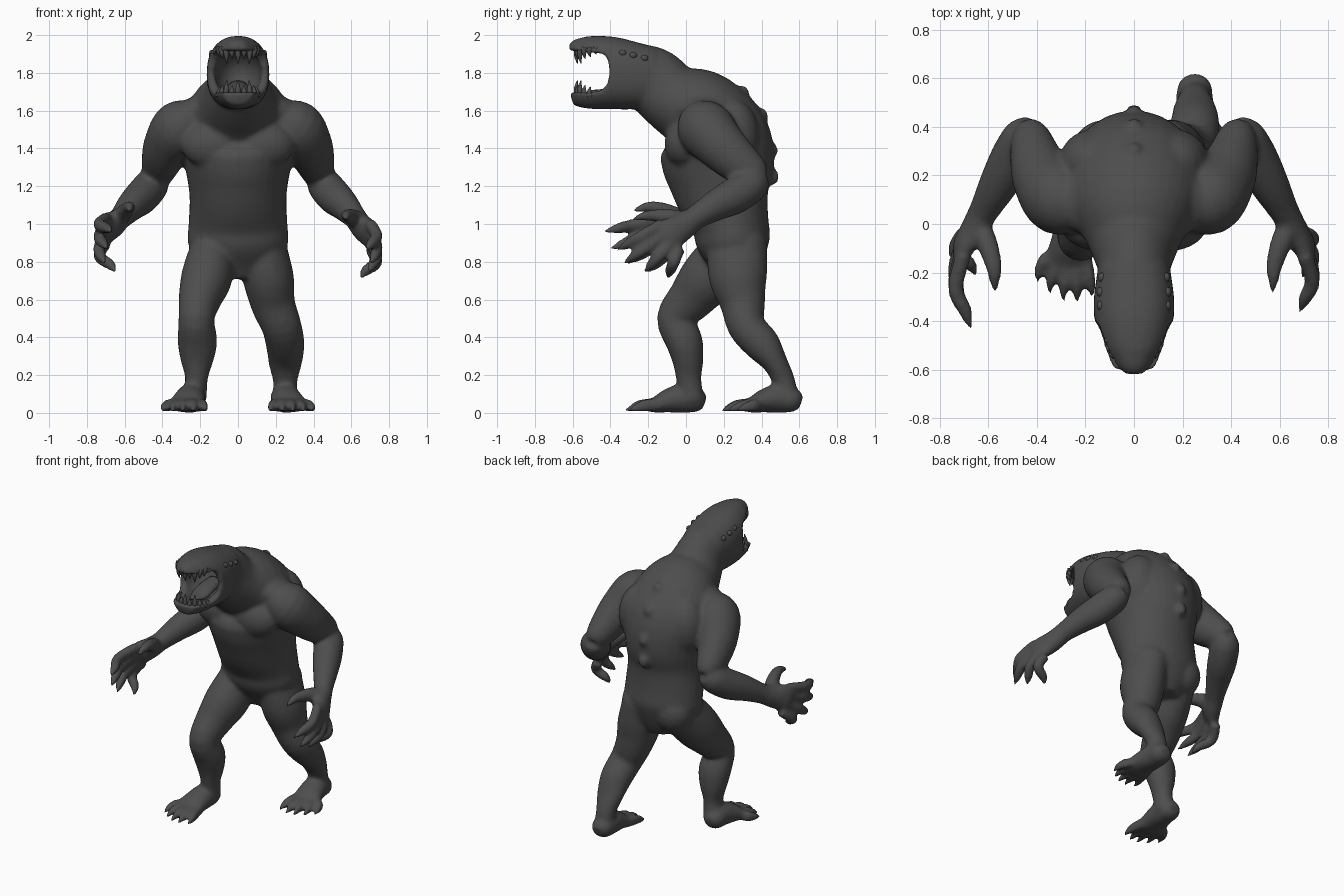
import bpy, bmesh, math
from mathutils import Vector, Matrix

if "Cube" in bpy.data.objects:
    bpy.data.objects.remove(bpy.data.objects["Cube"])

hide = bpy.data.materials.new("dark grey hide")
hide.diffuse_color = (0.075, 0.075, 0.075, 1)
hide.use_nodes = True
hide.node_tree.nodes["Principled BSDF"].inputs["Base Color"].default_value = hide.diffuse_color


def spline(pts, steps=4):
    """Catmull-Rom through rows of (x, y, z, side radius, other radius)."""
    p = [pts[0]] + list(pts) + [pts[-1]]
    out = []
    for i in range(1, len(p) - 2):
        for s in range(steps):
            t = s / steps
            out.append([0.5 * (2 * b + (c - a) * t + (2 * a - 5 * b + 4 * c - d) * t * t
                               + (3 * b - a - 3 * c + d) * t ** 3)
                        for a, b, c, d in zip(p[i - 1], p[i], p[i + 1], p[i + 2])])
    return out + [list(pts[-1])]


def loft(bm, pts, n=24, power=2.0):
    """Closed tube of oval rings along a smoothed path."""
    rows, rings = spline(pts), []
    for i, r in enumerate(rows):
        a, b = rows[max(i - 1, 0)], rows[min(i + 1, len(rows) - 1)]
        t = (Vector(b[:3]) - Vector(a[:3])).normalized()
        side = (Vector((1, 0, 0)) - t * t.x).normalized()
        up = t.cross(side)
        ring = []
        for k in range(n):
            c, s = math.cos(k * math.tau / n), math.sin(k * math.tau / n)
            c = math.copysign(abs(c) ** (2 / power), c)
            s = math.copysign(abs(s) ** (2 / power), s)
            ring.append(bm.verts.new(Vector(r[:3]) + side * c * r[3] + up * s * r[4]))
        rings.append(ring)
    for p, q in zip(rings, rings[1:]):
        for k in range(n):
            bm.faces.new((p[k], p[(k + 1) % n], q[(k + 1) % n], q[k]))
    bm.faces.new(rings[0][::-1])
    bm.faces.new(rings[-1])


def ball(bm, c, r, seg=20):
    m = Matrix.Translation(c) @ Matrix.Diagonal((*r, 1))
    bmesh.ops.create_uvsphere(bm, u_segments=seg, v_segments=seg // 2, radius=1, matrix=m)


def finish(bm, name):
    bmesh.ops.recalc_face_normals(bm, faces=bm.faces)
    me = bpy.data.meshes.new(name)
    bm.to_mesh(me)
    bm.free()
    me.materials.append(hide)
    me.polygons.foreach_set("use_smooth", [True] * len(me.polygons))
    ob = bpy.data.objects.new(name, me)
    bpy.context.collection.objects.link(ob)
    return ob


body = bmesh.new()

# Torso and neck
loft(body, [(0, .26, .71, .10, .10), (0, .26, .80, .22, .15), (0, .25, .90, .265, .195),
            (0, .235, 1.0, .262, .205), (0, .195, 1.15, .257, .25), (0, .175, 1.30, .28, .295),
            (0, .145, 1.46, .31, .295), (0, .065, 1.59, .27, .24), (0, -.075, 1.67, .19, .185),
            (0, -.17, 1.755, .152, .178), (0, -.25, 1.785, .155, .17)], 32)
# Head, solid before the mouth is cut
loft(body, [(0, -.18, 1.775, .148, .163), (0, -.30, 1.787, .165, .182), (0, -.40, 1.80, .163, .192),
            (0, -.48, 1.802, .145, .194), (0, -.545, 1.805, .12, .188),
            (0, -.59, 1.81, .09, .172), (0, -.615, 1.81, .05, .14)], 32, 2.4)
# Spine bumps
for y, z in ((.30, 1.69), (.40, 1.57), (.452, 1.39), (.458, 1.25)):
    ball(body, (0, y, z), (.035, .035, .045))

# Thighs, shins: the right leg trails, the left leg leads
loft(body, [(.13, .27, .90, .12, .16), (.16, .275, .72, .135, .155), (.185, .30, .58, .118, .12),
            (.23, .32, .46, .106, .10), (.25, .405, .36, .102, .095), (.25, .475, .26, .088, .066),
            (.25, .52, .16, .064, .06), (.25, .535, .06, .07, .06)])
loft(body, [(-.13, .25, .87, .12, .15), (-.165, .12, .72, .135, .15), (-.20, .03, .61, .115, .125),
            (-.22, -.055, .50, .095, .10), (-.215, -.01, .38, .105, .098),
            (-.217, .01, .28, .088, .083), (-.22, .015, .18, .06, .067), (-.23, .03, .07, .065, .065)])

# Finger tips per side: index to little finger
tips = {1: [(.68, -.365, .86), (.70, -.33, .79), (.69, -.22, .745), (.65, -.10, .712)],
        -1: [(.67, -.435, .96), (.69, -.40, .87), (.70, -.32, .79), (.65, -.21, .745)]}

for s in (1, -1):
    # Chest, buttock and shoulder muscles
    ball(body, (s * .13, -.01, 1.42), (.17, .105, .13))
    ball(body, (s * .12, .305, .88), (.135, .125, .14))
    ball(body, (s * .17, .09, 1.595), (.15, .14, .09))
    ball(body, (s * .17, .25, 1.46), (.14, .14, .2))
    # Upper arm
    loft(body, [(s * .20, .07, 1.55, .10, .10), (s * .30, .10, 1.51, .15, .15),
                (s * .37, .18, 1.42, .13, .135), (s * .405, .27, 1.335, .107, .117),
                (s * .425, .36, 1.265, .08, .09), (s * .43, .40, 1.235, .05, .06)])
    # Forearm
    loft(body, [(s * .425, .41, 1.25, .05, .05), (s * .45, .36, 1.215, .088, .088),
                (s * .505, .26, 1.15, .092, .097), (s * .56, .16, 1.10, .08, .083),
                (s * .615, .06, 1.04, .062, .065), (s * .65, .0, 1.0, .055, .062)])
    # Palm
    lift = .0 if s > 0 else .03
    loft(body, [(s * .61, .07, 1.045, .055, .058), (s * .655, -.02, .985 + lift / 2, .058, .075),
                (s * .70, -.085, .945 + lift, .045, .088), (s * .72, -.12, .92 + lift, .03, .08)])
    # Clawed fingers and thumb
    for i, (x, y, z) in enumerate(tips[s]):
        k = 1 - i * 2 / 3
        a = Vector((.70, -.08 - .045 * k, .935 + .065 * k + lift))
        b = Vector((x, y, z))
        m, e = a.lerp(b, .45), a.lerp(b, .75)
        loft(body, [(s * a.x, a.y, a.z, .033, .033), (s * .735, m.y, m.z, .033, .033),
                    (s * (x + .025), e.y, e.z, .029, .029), (s * x, y, z, .008, .008)], 12)
    up = 0 if s > 0 else .045
    loft(body, [(s * .645, -.0, 1.01, .05, .055), (s * .605, -.08, 1.035 + up / 2, .045, .045),
                (s * .578, -.17, 1.045 + up, .035, .033), (s * .574, -.23, 1.04 + up, .024, .024),
                (s * .57, -.285, 1.02 + up, .007, .007)], 12)
    # Foot and clawed toes
    dy = 0 if s > 0 else -.51
    loft(body, [(s * .25, .61 + dy, .055, .035, .035), (s * .25, .575 + dy, .065, .068, .063),
                (s * .25, .50 + dy, .078, .078, .078), (s * .26, .42 + dy, .065, .088, .065),
                (s * .27, .36 + dy, .045, .10, .045), (s * .275, .32 + dy, .035, .10, .033)])
    for i, (x, y) in enumerate(((.175, .215), (.235, .195), (.29, .20), (.345, .23), (.393, .275))):
        x0 = .198 + .038 * i
        loft(body, [(s * x0, .37 + dy, .045, .027, .035), (s * (x0 + x) / 2, y + .085 + dy, .04, .026, .035),
                    (s * x, y + .035 + dy, .028, .02, .024), (s * x, y - .01 + dy, .01, .006, .007)], 12)

creature = finish(body, "creature_body")

# Mouth cutters: side wedge and inner cavity
bm = bmesh.new()
wedge = [(-.405, 1.80), (-.41, 1.86), (-.43, 1.90), (-.52, 1.912), (-.75, 1.925),
         (-.75, 1.70), (-.50, 1.695), (-.45, 1.705), (-.415, 1.74)]
face = bm.faces.new([bm.verts.new((-.3, y, z)) for y, z in wedge])
ext = bmesh.ops.extrude_face_region(bm, geom=[face])
bmesh.ops.translate(bm, vec=(.6, 0, 0), verts=[v for v in ext["geom"] if isinstance(v, bmesh.types.BMVert)])
cut_a = finish(bm, "mouth_wedge_cutter")
bm = bmesh.new()
ball(bm, (0, -.41, 1.80), (.125, .18, .135), 32)
cut_b = finish(bm, "mouth_cavity_cutter")


def remesh():
    m = creature.modifiers.new("skin", "REMESH")
    m.mode, m.voxel_size, m.use_smooth_shade = "VOXEL", .011, True


# Fuse the parts, carve the mouth, smooth, then bake
remesh()
for c in (cut_a, cut_b):
    c.hide_render = True
    m = creature.modifiers.new("mouth", "BOOLEAN")
    m.operation, m.object, m.solver = "DIFFERENCE", c, "EXACT"
remesh()
m = creature.modifiers.new("soften", "SMOOTH")
m.factor, m.iterations = .5, 7
bpy.context.view_layer.update()
baked = bpy.data.meshes.new_from_object(creature.evaluated_get(bpy.context.evaluated_depsgraph_get()))
creature.modifiers.clear()
creature.data = baked
baked.materials.clear()
baked.materials.append(hide)
baked.polygons.foreach_set("material_index", [0] * len(baked.polygons))
baked.polygons.foreach_set("use_smooth", [True] * len(baked.polygons))
for v in baked.vertices:
    v.co.z = max(v.co.z, 0)
for c in (cut_a, cut_b):
    bpy.data.objects.remove(c)

# Teeth around both jaws
for name, z, d, count in (("upper_teeth", 1.935, -1, 11), ("lower_teeth", 1.675, 1, 11)):
    bm = bmesh.new()
    for i in range(count):
        a = math.radians(-90 + 180 * i / (count - 1))
        h = (.085 if i % 2 else .06) * (1 if abs(a) < 1.2 else .6)
        x, y = .105 * math.sin(a), -.475 - .10 * math.cos(a)
        loft(bm, [(x, y, z, .017, .017), (x, y - .006, z + d * h * .5, .013, .013),
                  (x * .95, y, z + d * h, .002, .002)], 10)
    finish(bm, name)

# Tongue
bm = bmesh.new()
loft(bm, [(0, -.25, 1.73, .05, .03), (0, -.35, 1.715, .06, .03), (0, -.43, 1.695, .055, .022),
          (0, -.50, 1.70, .02, .01)], 16)
finish(bm, "tongue")

# Three small eyes each side, and nostril bumps
bm = bmesh.new()
for s in (1, -1):
    for x, y, z in ((.137, -.336, 1.905), (.138, -.28, 1.893), (.132, -.22, 1.878)):
        ball(bm, (s * x, y, z), (.016, .02, .017), 16)
finish(bm, "eyes")
bm = bmesh.new()
for s in (1, -1):
    ball(bm, (s * .06, -.45, 1.968), (.014, .022, .012), 16)
finish(bm, "nostrils")
